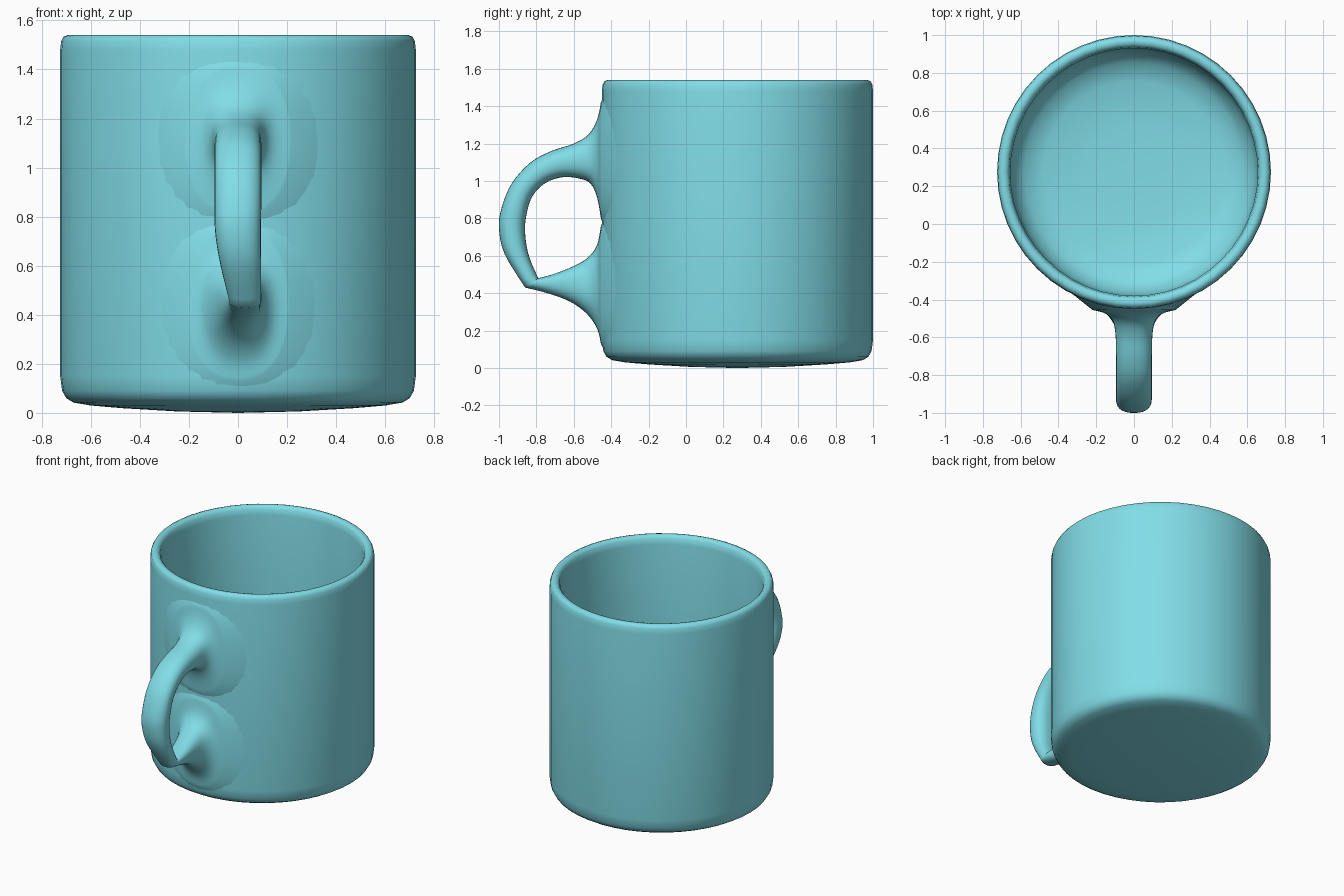
import bpy, bmesh
from math import sin, cos, pi, sqrt, copysign
from mathutils import Vector

if "Cube" in bpy.data.objects:
    bpy.data.objects.remove(bpy.data.objects["Cube"])

CY = 0.275  # body axis position in y

glaze = bpy.data.materials.new("turquoise_glaze")
glaze.diffuse_color = (0.22, 0.72, 0.80, 1)
glaze.use_nodes = True
glaze.node_tree.nodes["Principled BSDF"].inputs["Base Color"].default_value = glaze.diffuse_color


def finish(name, bm, angle):
    bmesh.ops.remove_doubles(bm, verts=bm.verts, dist=1e-5)
    bmesh.ops.recalc_face_normals(bm, faces=bm.faces)
    me = bpy.data.meshes.new(name)
    bm.to_mesh(me)
    bm.free()
    ob = bpy.data.objects.new(name, me)
    bpy.context.collection.objects.link(ob)
    me.materials.append(glaze)
    bpy.ops.object.select_all(action='DESELECT')
    ob.select_set(True)
    bpy.context.view_layer.objects.active = ob
    bpy.ops.object.shade_smooth_by_angle(angle=angle)


def loft(bm, rings):
    loops = [[bm.verts.new(p) for p in r] for r in rings]
    for a, b in zip(loops, loops[1:]):
        for i in range(len(a)):
            j = (i + 1) % len(a)
            bm.faces.new((a[i], a[j], b[j], b[i]))
    return loops


# Mug body: lathed outer wall, rim, inner wall and floor
profile = [(0.25, 0.006), (0.47, 0.019), (0.60, 0.03), (0.67, 0.042), (0.70, 0.06),
           (0.717, 0.09), (0.725, 0.15), (0.725, 0.8), (0.725, 1.48), (0.721, 1.515),
           (0.712, 1.533), (0.695, 1.54), (0.675, 1.536), (0.662, 1.52), (0.655, 1.48),
           (0.655, 0.8), (0.655, 0.27), (0.635, 0.18), (0.58, 0.115), (0.48, 0.08), (0.25, 0.065)]
N = 48
bm = bmesh.new()
loops = loft(bm, [[(r * cos(2 * pi * i / N), CY + r * sin(2 * pi * i / N), z)
                   for i in range(N)] for r, z in profile])
for loop, z in ((loops[0], 0.0), (loops[-1], 0.06)):
    c = bm.verts.new((0, CY, z))
    for i in range(N):
        bm.faces.new((loop[i], loop[(i + 1) % N], c))
finish("mug_body", bm, 1.0)

# Handle stations: outer y, z, inner y, z, half width, x offset
upper = [(-.455, 1.42, -.455, .80, .22, 0), (-.475, 1.33, -.475, .91, .15, 0),
         (-.52, 1.25, -.51, .985, .112, 0), (-.60, 1.20, -.57, 1.013, .098, 0),
         (-.72, 1.16, -.66, 1.02, .095, 0), (-.83, 1.10, -.75, .99, .095, 0),
         (-.93, .99, -.82, .92, .095, 0), (-.985, .86, -.853, .82, .095, 0),
         (-1.0, .75, -.86, .72, .093, 0), (-.97, .61, -.84, .60, .083, .011),
         (-.86, .43, -.79, .48, .065, .03)]
lower = [upper[-1], (-.74, .40, -.70, .505, .068, .025), (-.62, .355, -.59, .55, .085, .01),
         (-.53, .29, -.52, .595, .11, 0), (-.475, .21, -.475, .66, .15, 0),
         (-.455, .13, -.455, .76, .21, 0)]


def smooth_path(pts, steps=4):
    out = []
    for i in range(len(pts) - 1):
        q = [Vector(pts[min(max(i + k, 0), len(pts) - 1)]) for k in (-1, 0, 1, 2)]
        for s in range(steps):
            t = s / steps
            out.append(0.5 * (2 * q[1] + (q[2] - q[0]) * t
                              + (2 * q[0] - 5 * q[1] + 4 * q[2] - q[3]) * t * t
                              + (3 * q[1] - q[0] - 3 * q[2] + q[3]) * t ** 3))
    return out + [Vector(pts[-1])]


def section(st, on_body=False, n=28):
    oy, oz, iy, iz, w, cx = st
    pts = []
    for k in range(n):
        a = 2 * pi * k / n
        u, v = (copysign(abs(f) ** 0.85, f) for f in (cos(a), sin(a)))
        x, t = cx + w * u, 0.5 - 0.5 * v
        y = CY - sqrt(0.71 ** 2 - x * x) if on_body else oy + (iy - oy) * t
        pts.append((x, y, oz + (iz - oz) * t))
    return pts


# Handle: flared roots sunk into the wall, creased lower corner
bm = bmesh.new()
rings = [section((0, 1.46, 0, .75, .40, 0), True)]
rings += [section(s) for s in smooth_path(upper)]
rings += [section(s) for s in smooth_path(lower)[1:]]
rings += [section((0, .09, 0, .80, .40, 0), True)]
loft(bm, rings)
finish("handle", bm, 0.8)
